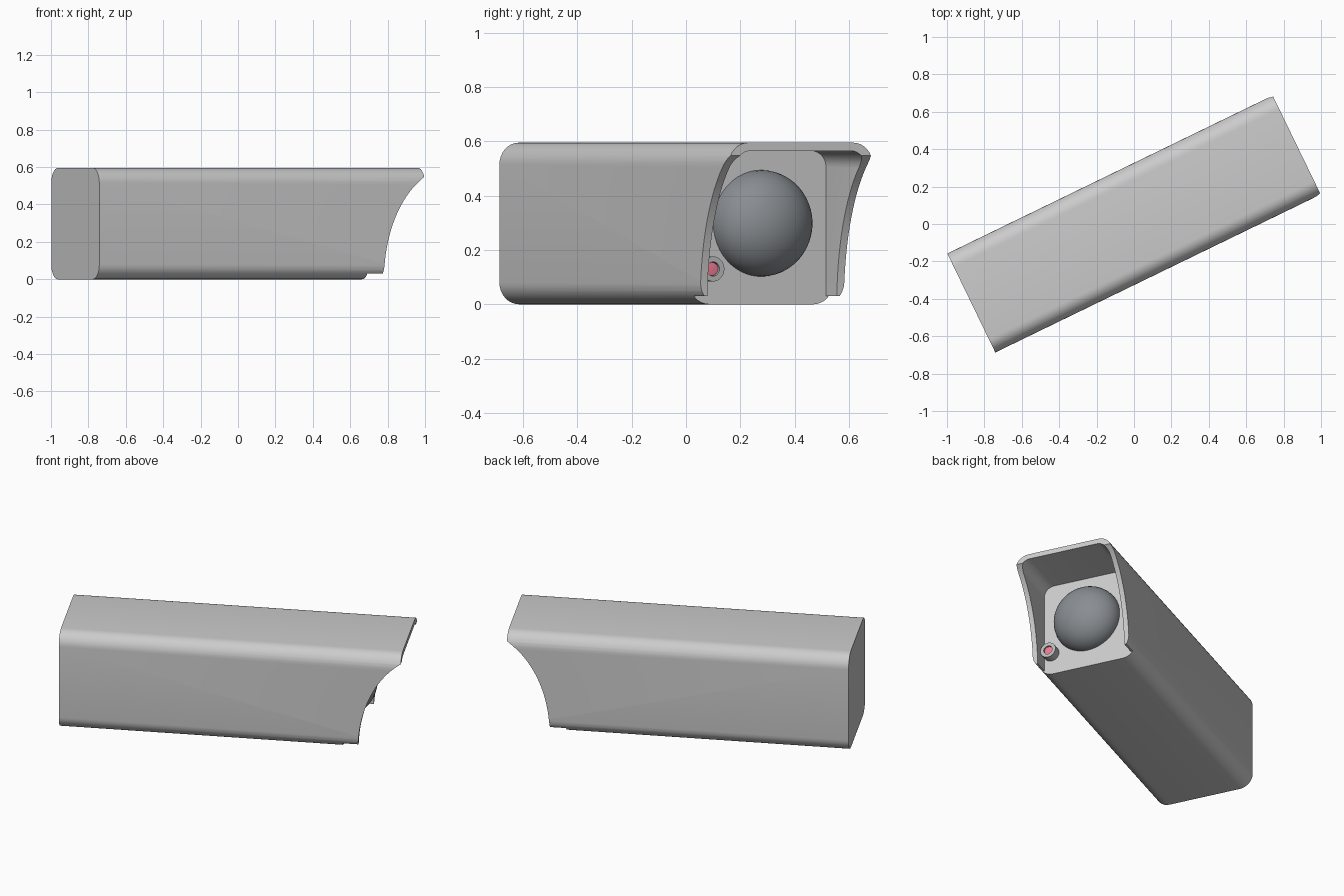
import bpy, bmesh
from math import sin, cos, pi, sqrt, radians
from mathutils import Matrix, Vector

if "Cube" in bpy.data.objects:
    bpy.data.objects.remove(bpy.data.objects["Cube"])

YAW = radians(25.9)          # whole camera is turned about z
L, W, H = 0.967, 0.294, 0.595  # half length, half width, height
FACE = 0.634                 # front plate position along the body


def material(name, rgb):
    m = bpy.data.materials.new(name)
    m.diffuse_color = (*rgb, 1)
    m.use_nodes = True
    m.node_tree.nodes["Principled BSDF"].inputs["Base Color"].default_value = m.diffuse_color
    return m


def finish(name, bm, mat=None):
    bmesh.ops.recalc_face_normals(bm, faces=bm.faces)
    me = bpy.data.meshes.new(name)
    bm.to_mesh(me)
    bm.free()
    ob = bpy.data.objects.new(name, me)
    bpy.context.collection.objects.link(ob)
    ob.rotation_euler.z = YAW
    if mat:
        me.materials.append(mat)
    return ob


def smooth(ob):
    bpy.ops.object.select_all(action='DESELECT')
    ob.select_set(True)
    bpy.context.view_layer.objects.active = ob
    bpy.ops.object.shade_smooth_by_angle(angle=radians(30))


def prism(name, pts, offset):
    bm = bmesh.new()
    f = bm.faces.new([bm.verts.new(p) for p in pts])
    ext = bmesh.ops.extrude_face_region(bm, geom=[f])
    bmesh.ops.translate(bm, vec=offset,
                        verts=[g for g in ext['geom'] if isinstance(g, bmesh.types.BMVert)])
    return finish(name, bm)


def corner(cy, cz, r, start, n=8):
    return [(cy + r * cos(start + i * pi / 2 / n), cz + r * sin(start + i * pi / 2 / n))
            for i in range(n + 1)]


# housing: long rounded box
R = 0.08
outline = (corner(W - R, H - R, R, 0) + corner(R - W, H - R, R, pi / 2)
           + corner(R - W, R, R, pi) + corner(W - R, R, R, 1.5 * pi))
housing = prism("housing", [(-L, y, z) for y, z in outline], (2 * L, 0, 0))

# hollow under the sun hood
w, top, r = 0.265, 0.565, 0.06
hollow = (corner(w - r, top - r, r, 0) + corner(r - w, top - r, r, pi / 2)
          + [(-w, -0.1), (w, -0.1)])
cavity = prism("cavity_cutter", [(FACE, y, z) for y, z in hollow], (0.6, 0, 0))

# curved side edge of the hood
zs = [0.03 + 0.55 * i / 28 for i in range(29)]
edge = [(0.725 + 0.41 * (1 - sqrt(1 - (z / 0.6) ** 2)), z) for z in zs]
side = [(FACE, -0.1), (FACE, 0.03)] + edge + [(1.3, 0.58), (1.3, -0.1)]
hood_edge = prism("hood_edge_cutter", [(x, -0.5, z) for x, z in side], (0, 1, 0))

bpy.context.view_layer.objects.active = housing
for cutter in (cavity, hood_edge):
    mod = housing.modifiers.new("cut", 'BOOLEAN')
    mod.operation, mod.solver, mod.object = 'DIFFERENCE', 'EXACT', cutter
    cutter.hide_render = True
    bpy.ops.object.modifier_apply(modifier=mod.name)
    bpy.data.objects.remove(cutter)
smooth(housing)

# lens: shallow dome on the front plate
bm = bmesh.new()
bmesh.ops.create_uvsphere(bm, u_segments=48, v_segments=24, radius=1)
bmesh.ops.delete(bm, geom=[v for v in bm.verts if v.co.z < -0.01], context='VERTS')
bm.transform(Matrix.Translation((FACE, 0, 0.298)) @ Matrix.Rotation(pi / 2, 4, 'Y')
             @ Matrix.Diagonal((0.196, 0.196, 0.155, 1)))
smooth(finish("lens", bm, material("dark_glass", (0.25, 0.27, 0.29))))


# indicator lamp: collar and red light
def lathe(name, profile, mat, y=-0.221, z=0.13):
    bm = bmesh.new()
    vs = [bm.verts.new((FACE + x, rad, 0)) for x, rad in profile]
    es = [bm.edges.new(p) for p in zip(vs, vs[1:])]
    bmesh.ops.spin(bm, geom=vs + es, cent=(0, 0, 0), axis=(1, 0, 0),
                   angle=2 * pi, steps=32, use_duplicate=False)
    bmesh.ops.remove_doubles(bm, verts=bm.verts, dist=1e-5)
    bmesh.ops.translate(bm, verts=bm.verts, vec=Vector((0, y, z)))
    smooth(finish(name, bm, mat))


lathe("lamp_collar", [(0, 0.046), (0.05, 0.046), (0.05, 0.026), (0.03, 0.026)],
      material("collar_grey", (0.5, 0.5, 0.5)))
lathe("lamp_light", [(0.03, 0.026), (0.042, 0.024), (0.045, 0)],
      material("lamp_red", (0.85, 0.2, 0.3)))
